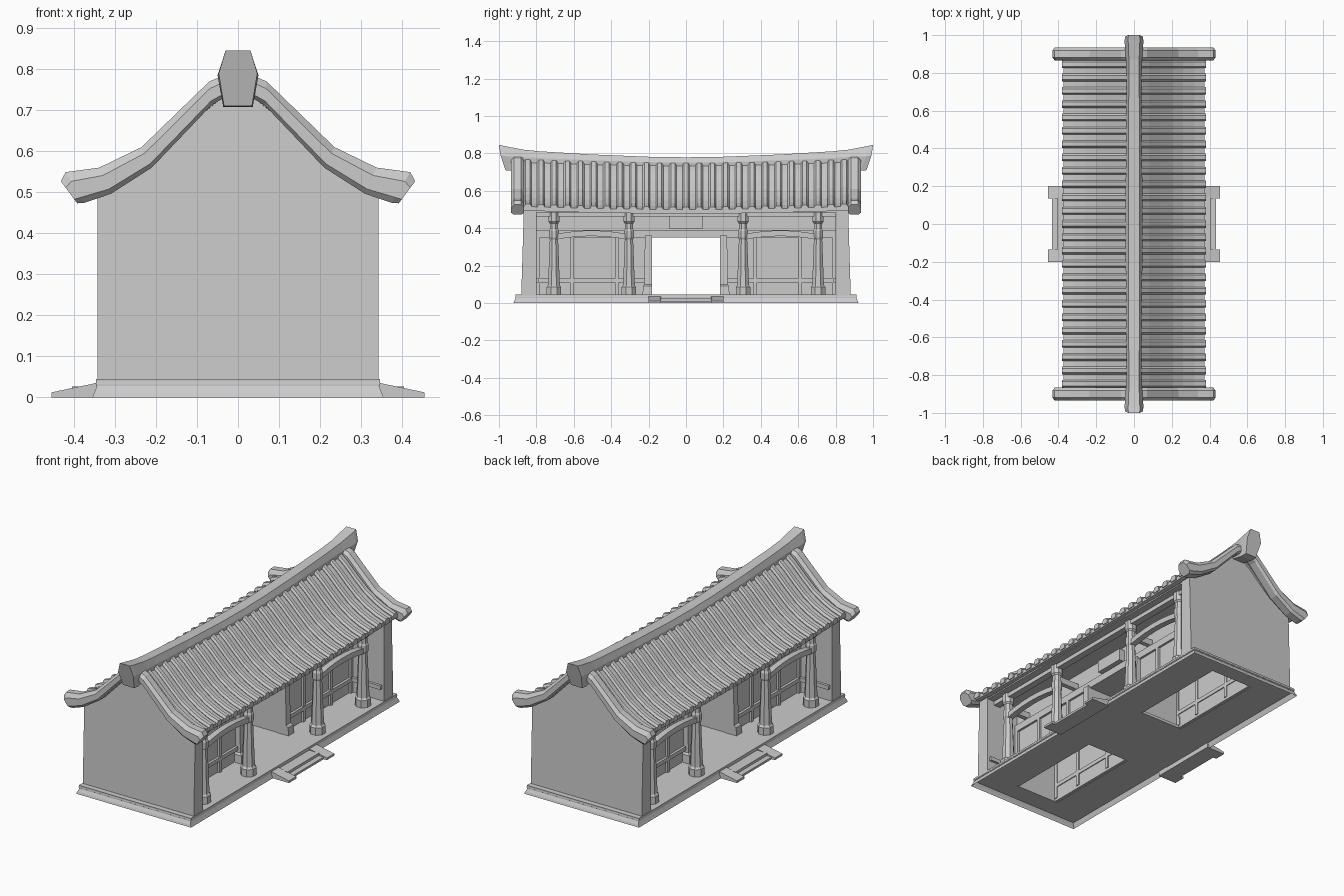
import bpy, bmesh, math

if "Cube" in bpy.data.objects:
    bpy.data.objects.remove(bpy.data.objects["Cube"])


def make(name, verts, faces):
    me = bpy.data.meshes.new(name)
    bm = bmesh.new()
    vs = [bm.verts.new(v) for v in verts]
    for f in faces:
        bm.faces.new([vs[i] for i in f])
    bmesh.ops.recalc_face_normals(bm, faces=bm.faces)
    bm.to_mesh(me)
    bm.free()
    ob = bpy.data.objects.new(name, me)
    bpy.context.collection.objects.link(ob)
    return ob


def loft(name, rings, caps=True):
    n = len(rings[0])
    verts = [v for r in rings for v in r]
    faces = [(k * n + i, k * n + (i + 1) % n, (k + 1) * n + (i + 1) % n, (k + 1) * n + i)
             for k in range(len(rings) - 1) for i in range(n)]
    if caps:
        faces += [tuple(range(n)), tuple(range((len(rings) - 1) * n, len(rings) * n))]
    return make(name, verts, faces)


def box(name, x0, x1, y0, y1, z0, z1):
    return loft(name, [[(x0, y0, z), (x1, y0, z), (x1, y1, z), (x0, y1, z)] for z in (z0, z1)])


def rect(hx, hy, z):
    return [(-hx, -hy, z), (hx, -hy, z), (hx, hy, z), (-hx, hy, z)]


def sbox(name, s, t, x0, x1, y0, y1, z0, z1):
    # box mirrored into one quadrant
    return box(name, *sorted((s * x0, s * x1)), *sorted((t * y0, t * y1)), z0, z1)


def lift(y):
    return 0.018 * (y / 0.9) ** 2


WX = 0.14      # room wall position

# Plinth skirt and floor plates (open under the two side rooms)
loft("plinth_skirt", [rect(.355, .922, 0), rect(.35, .918, .012), rect(.343, .908, .03),
                      rect(.347, .912, .033), rect(.345, .91, .045)], caps=False)
box("passage_floor", -WX, WX, -.22, .22, .028, .044)
for s in (1, -1):
    sbox("porch_floor", s, 1, WX, .346, -.911, .911, .028, .045)
    box("end_floor", -WX, WX, *sorted((s * .8, s * .911)), .028, .045)

# Entrance steps with sloping side stones
for s in (1, -1):
    sbox("lower_step", s, 1, .34, .435, -.14, .14, 0, .012)
    sbox("upper_step", s, 1, .34, .405, -.14, .14, 0, .026)
    for t in (1, -1):
        prof = [(.34, 0), (.455, 0), (.455, .012), (.34, .036)]
        loft("step_side", [[(s * x, t * y, z) for x, z in prof] for y in (.135, .2)])

# Gable walls, slightly tapered on the outside
half = [(.343, .04), (.343, .495), (.31, .51), (.21, .575), (.07, .72)]
wall = half + [(0, .75)] + [(-x, z) for x, z in reversed(half)]
for t in (1, -1):
    loft("gable_wall", [[(x, t * .8, z) for x, z in wall],
                        [(x, t * (.882 - .03 * z), z) for x, z in wall]])

# Rooms, passage walls and panelling
for s in (1, -1):
    sbox("door_lintel", s, 1, WX - .02, WX + .012, -.8, .8, .35, .39)
    sbox("upper_wall", s, 1, WX - .02, WX, -.8, .8, .385, .485)
    sbox("name_board", s, 1, WX, WX + .035, -.088, .088, .395, .463)
    for t in (1, -1):
        sbox("room_wall", s, t, WX - .015, WX, .2, .8, .03, .36)
        sbox("low_rail", s, t, WX - .02, WX + .014, .22, .8, .11, .132)
        sbox("end_rail", s, t, WX, .33, .786, .802, .11, .132)
        for y in (.37, .61, .79):
            sbox("stile", s, t, WX - .02, WX + .012, y - .01, y + .01, .045, .36)
        loft("door_post", [[(s * (WX - .02), t * .182, z), (s * (WX + a), t * .182, z),
                            (s * (WX + a), t * (.22 + b), z), (s * (WX - .02), t * (.22 + b), z)]
                           for z, a, b in ((.044, .045, .012), (.09, .042, .01),
                                           (.1, .03, .002), (.36, .025, 0))])
for t in (1, -1):
    sbox("passage_wall", 1, t, -WX, WX, .186, .206, .03, .36)
box("passage_ceiling", -WX, WX, -.2, .2, .352, .362)
box("ceiling", -.34, .34, -.81, .81, .485, .493)

# Columns, arched beams and tie beams
colprof = [(.044, .042), (.085, .042), (.095, .034), (.34, .024), (.35, .029),
           (.385, .029), (.395, .024), (.425, .024), (.435, .032), (.487, .032)]
CX = .278
for s in (1, -1):
    sbox("eave_beam", s, 1, CX - .02, CX + .02, -.81, .81, .462, .488)
    for t in (1, -1):
        for y in (.305, .706):
            loft("column", [[(s * CX + r * math.cos(a), t * y + r * math.sin(a), z)
                             for a in [(i + .5) * math.tau / 8 for i in range(8)]]
                            for z, r in colprof])
            sbox("tie_beam", s, t, WX, CX, y - .013, y + .013, .39, .425)
        rings = []
        for k in range(7):
            y = .31 + .39 * k / 6
            h = .02 * (1 - (k / 3 - 1) ** 2)
            rings.append([(s * (CX + dx), t * y, z + h) for dx, z in
                          ((-.017, .338), (.017, .338), (.017, .368), (-.017, .368))])
        loft("arched_beam", rings)

# Roof slopes and tile ribs
slope = [(0, .75), (.04, .735), (.08, .702), (.14, .643), (.2, .588),
         (.26, .547), (.32, .517), (.372, .500)]
N = 25
for s in (1, -1):
    under = [(x, z - .022) for x, z in reversed(slope)]
    loft("roof_slope", [[(s * x, y, z + lift(y)) for x, z in slope + under]
                        for y in [-.872 + 1.744 * i / 12 for i in range(13)]])
    rib = slope[1:-1] + [(.38, .497)]
    for i in range(N):
        y = (i - (N - 1) / 2) * .0705
        loft("tile_rib", [[(s * x, y + dy, z + dz + lift(y)) for dy, dz in
                           ((-.02, -.014), (-.02, .004), (-.011, .017),
                            (.011, .017), (.02, .004), (.02, -.014))] for x, z in rib])

# Gable edge trims with upturned tips: cross-sections swept along the slope
top = [(0, .80), (.07, .77), (.235, .61), (.338, .56), (.42, .549), (.432, .527)]
bot = [(0, .75), (.065, .712), (.21, .56), (.31, .496), (.375, .474), (.392, .473)]
for s in (1, -1):
    for t in (1, -1):
        rings = []
        for (tx, tz), (bx, bz) in zip(top, bot):
            def p(f, y):
                return (s * (bx + f * (tx - bx)), t * y, bz + f * (tz - bz))
            rings.append([p(0, .878), p(.18, .866), p(.7, .866), p(1, .882),
                          p(1, .919), p(.7, .935), p(.18, .935), p(0, .922)])
        loft("gable_trim", rings)

# Sagging main ridge with raised ends
#       y top, y bottom, z top, z mid, z bottom, half widths top / mid / bottom
st = [(0, 0, .779, .75, .715, .03, .044, .04), (.2, .2, .782, .753, .715, .03, .044, .04),
      (.5, .5, .794, .763, .72, .029, .042, .04), (.78, .78, .811, .775, .725, .027, .04, .038),
      (.87, .86, .82, .78, .722, .027, .043, .036), (.975, .93, .84, .785, .708, .031, .05, .036),
      (1.0, .965, .846, .79, .71, .03, .047, .034)]
full = [(-a[0], -a[1]) + a[2:] for a in reversed(st[1:])] + st
rings = []
for yt, yb, zt, zm, zb, wt, wm, wb in full:
    ym = yt if abs(yt) < .9 else yt * .992
    rings.append([(-wt, yt, zt), (wt, yt, zt), (wm, ym, zm), (wb, yb, zb),
                  (-wb, yb, zb), (-wm, ym, zm)])
loft("main_ridge", rings)
